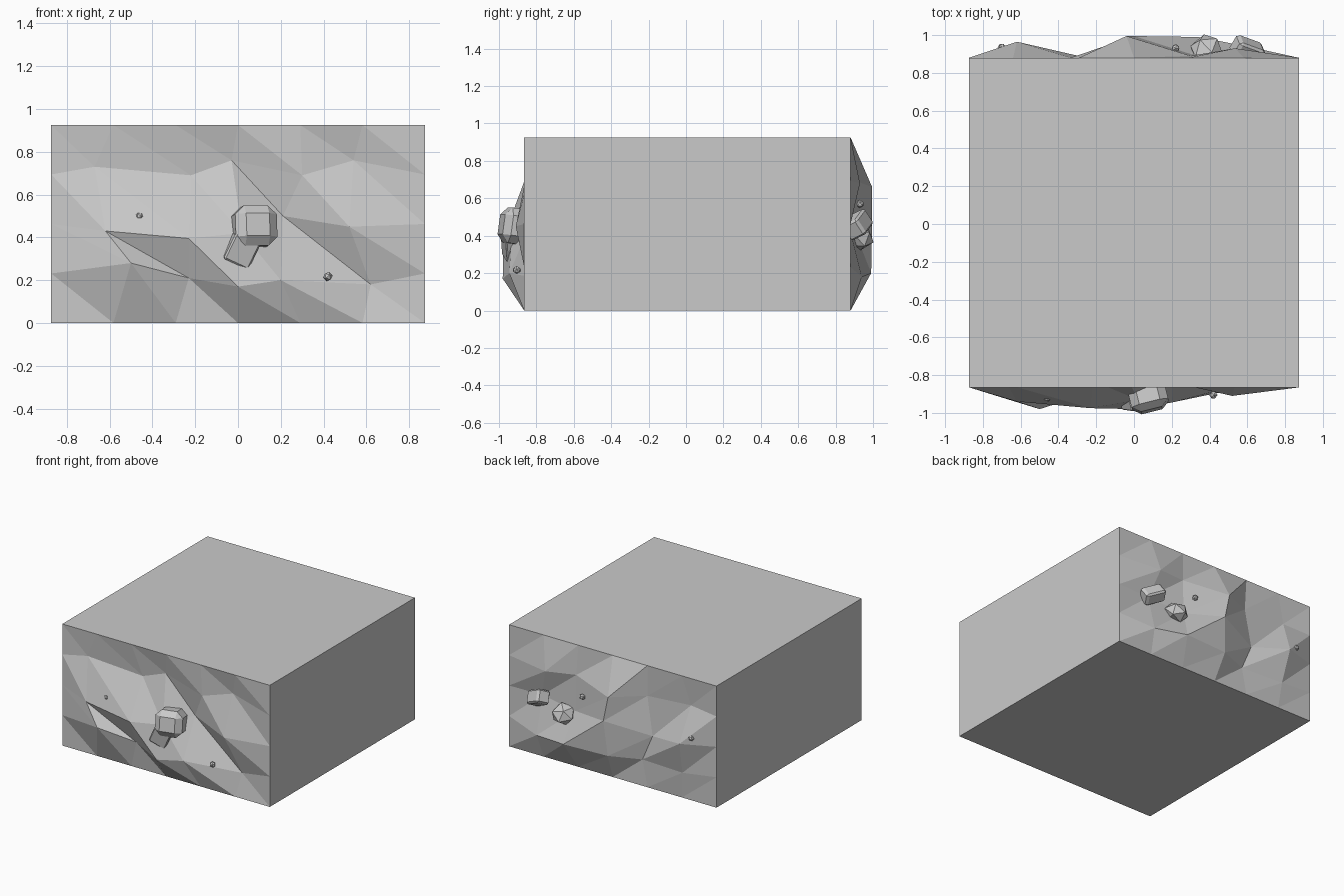
import bpy, bmesh, math
from mathutils import Matrix, Euler, Vector

if "Cube" in bpy.data.objects:
    bpy.data.objects.remove(bpy.data.objects["Cube"])

stone = bpy.data.materials.new("stone grey")
stone.diffuse_color = (0.59, 0.59, 0.59, 1)
stone.use_nodes = True
stone.node_tree.nodes["Principled BSDF"].inputs["Base Color"].default_value = stone.diffuse_color

W, H = 0.873, 0.925           # half width, height
COLS, ROWS = 6, 4

# inner points of each rough face, row by row: (across, height, outward depth)
front_relief = [
    [(-.50, .28, .115), (-.23, .21, .03), (0, .17, .115), (.20, .20, .08), (.62, .18, -.03)],
    [(-.62, .43, .075), (-.23, .395, .11), (.02, .42, .065), (.21, .50, -.05), (.52, .45, .045)],
    [(-.67, .73, -.015), (-.22, .69, -.035), (-.03, .76, -.04), (.30, .69, -.005), (.54, .76, -.035)],
]
back_relief = [
    [(-.60, .18, .06), (-.34, .20, .11), (.02, .20, .09), (.25, .20, 0), (.60, .20, .02)],
    [(-.60, .46, -.01), (-.30, .43, .02), (0, .47, .115), (.335, .40, 0), (.62, .45, .085)],
    [(-.535, .68, .05), (-.30, .70, .01), (.04, .66, .115), (.285, .69, -.01), (.645, .71, -.02)],
]


def finish(bm, name):
    bmesh.ops.recalc_face_normals(bm, faces=bm.faces[:])
    me = bpy.data.meshes.new(name)
    bm.to_mesh(me)
    bm.free()
    me.materials.append(stone)
    ob = bpy.data.objects.new(name, me)
    bpy.context.collection.objects.link(ob)
    return ob


def rough_face(bm, relief, side, plane):
    """Triangulated grid of a broken rock face; side is -1 front, +1 back."""
    g = {}
    for j in range(ROWS + 1):
        for i in range(COLS + 1):
            u, z, d = -W + 2 * W * i / COLS, H * j / ROWS, 0
            if 0 < i < COLS and 0 < j < ROWS:
                u, z, d = relief[j - 1][i - 1]
            g[i, j] = bm.verts.new((-side * u, plane + side * d, z))
    for j in range(ROWS):
        for i in range(COLS):
            a, b, c, d = g[i, j], g[i+1, j], g[i+1, j+1], g[i, j+1]
            # the diagonals run the opposite way on the back
            for tri in ([(a, b, d), (b, c, d)] if side < 0 else [(a, b, c), (a, c, d)]):
                bm.faces.new(tri)
    return g


# stone block: two rough faces joined by flat sides
bm = bmesh.new()
f = rough_face(bm, front_relief, -1, -0.865)
b = rough_face(bm, back_relief, 1, 0.88)
rim = ([(i, 0) for i in range(COLS)] + [(COLS, j) for j in range(ROWS)]
       + [(i, ROWS) for i in range(COLS, 0, -1)] + [(0, j) for j in range(ROWS, 0, -1)])
for p, q in zip(rim, rim[1:] + rim[:1]):
    bm.faces.new((f[p], f[q], b[COLS - q[0], q[1]], b[COLS - p[0], p[1]]))
finish(bm, "stone_block")


def rock(name, loc, size, rot, bevel=0.0, ico=False):
    """Faceted stone: icosahedron, or box with optional chamfers."""
    bm = bmesh.new()
    if ico:
        bmesh.ops.create_icosphere(bm, subdivisions=1, radius=0.5)
    else:
        bmesh.ops.create_cube(bm, size=1)
        if bevel:
            bmesh.ops.bevel(bm, geom=bm.edges[:], offset=bevel, segments=1,
                            affect='EDGES', profile=0.5)
    turn = Euler([math.radians(a) for a in rot]).to_matrix().to_4x4()
    m = Matrix.Translation(Vector(loc)) @ turn @ Matrix.Diagonal((*size, 1))
    bmesh.ops.transform(bm, matrix=m, verts=bm.verts[:])
    finish(bm, name)


# stones bedded in the front
rock("front_large_stone", (.075, -.91, .45), (.20, .16, .19), (-8, 0, 14), bevel=.22)
rock("front_tilted_stone", (.01, -.925, .34), (.13, .10, .13), (10, 24, 15), bevel=.06)
rock("front_chip", (-.46, -.925, .50), (.04, .03, .035), (20, 30, 0), ico=True)
rock("front_pebble", (.42, -.905, .217), (.045, .045, .045), (0, 15, 0), ico=True)

# stones bedded in the back
rock("back_tilted_stone", (.60, .92, .46), (.16, .10, .10), (25, 25, -20), bevel=.12)
rock("back_round_stone", (.385, .92, .395), (.18, .15, .18), (70, 0, 10), ico=True)
rock("back_pebble_right", (.22, .93, .57), (.045, .045, .045), (0, 0, 0), ico=True)
rock("back_pebble_left", (-.70, .935, .505), (.045, .045, .045), (0, 20, 0), ico=True)
